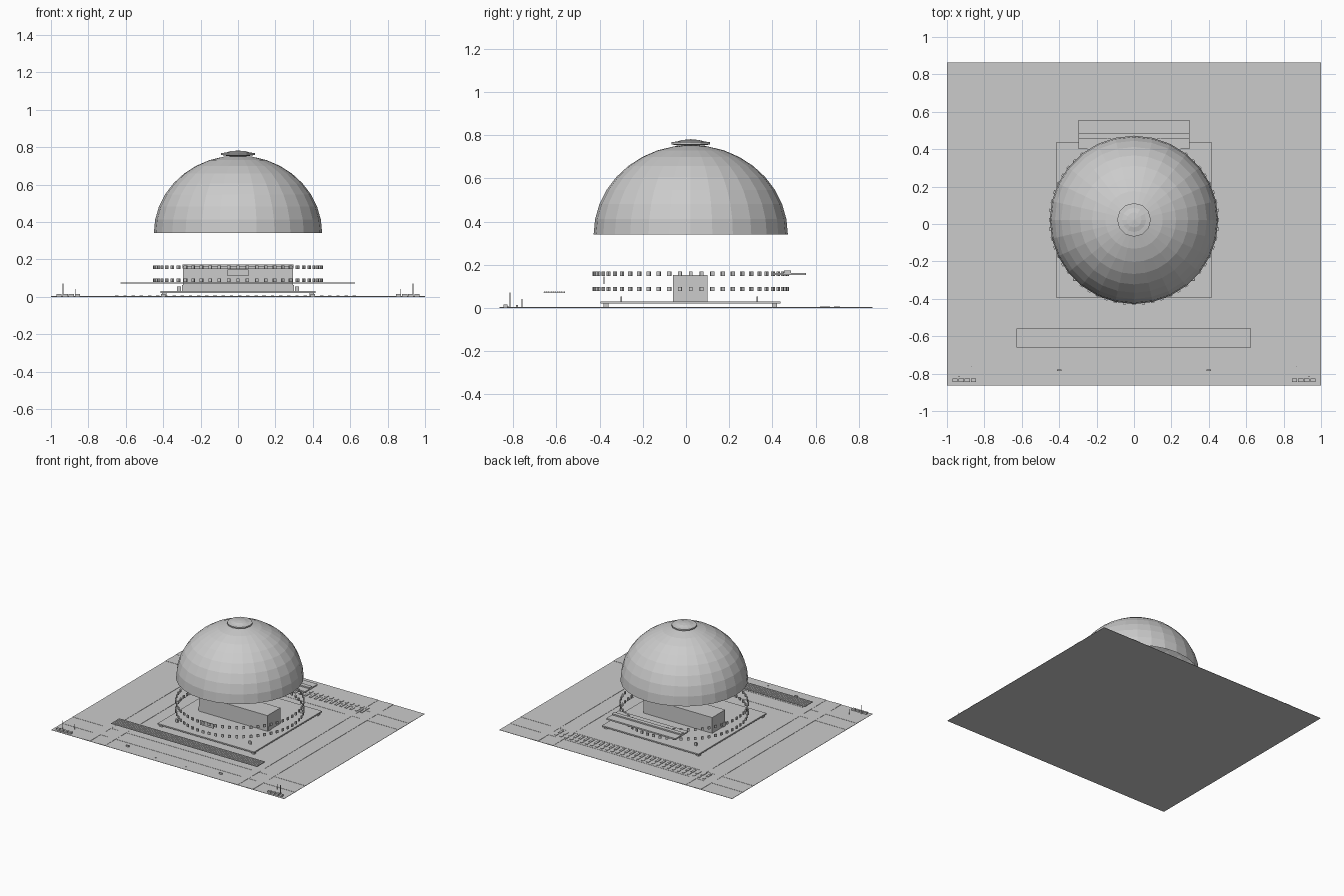
import bpy
import bmesh
import math
from mathutils import Matrix, Vector

cube = bpy.data.objects.get("Cube")
if cube:
    bpy.data.objects.remove(cube, do_unlink=True)


def material(name, value):
    m = bpy.data.materials.new(name)
    m.use_nodes = True
    colour = (value, value, value, 1)
    m.diffuse_color = colour
    m.node_tree.nodes["Principled BSDF"].inputs["Base Color"].default_value = colour
    return m


GREY = material("plain grey", 0.6)


def finish(name, bm):
    mesh = bpy.data.meshes.new(name)
    bm.to_mesh(mesh)
    bm.free()
    mesh.materials.append(GREY)
    ob = bpy.data.objects.new(name, mesh)
    bpy.context.collection.objects.link(ob)
    return ob


def add_box(bm, x, y, z, turn=0):
    """Box from three (low, high) ranges, turned about the z axis at its middle."""
    mid = Vector([(a + b) / 2 for a, b in (x, y, z)])
    size = [b - a for a, b in (x, y, z)]
    bmesh.ops.create_cube(bm, size=1, matrix=Matrix.Translation(mid)
                          @ Matrix.Rotation(turn, 4, "Z") @ Matrix.Diagonal((*size, 1)))


def boxes(name, ranges):
    bm = bmesh.new()
    for r in ranges:
        add_box(bm, *r)
    return finish(name, bm)


def around(c, half):
    return (c - half, c + half)


def lathe(name, profile, sides, centre_y):
    bm = bmesh.new()
    verts = [bm.verts.new((r, 0, z)) for r, z in profile]
    edges = [bm.edges.new(pair) for pair in zip(verts, verts[1:])]
    bmesh.ops.spin(bm, geom=verts + edges, cent=(0, 0, 0), axis=(0, 0, 1),
                   angle=math.tau, steps=sides)
    bmesh.ops.remove_doubles(bm, verts=bm.verts, dist=0.0001)
    bmesh.ops.recalc_face_normals(bm, faces=bm.faces)
    # An open shell must face outwards
    if sum(f.normal.z * f.calc_area() for f in bm.faces) < 0:
        bmesh.ops.reverse_faces(bm, faces=bm.faces)
    bmesh.ops.translate(bm, verts=bm.verts, vec=(0, centre_y, 0))
    return finish(name, bm)


MID_Y = 0.022
RADIUS = 0.45

# Ground with slightly raised paths crossing near its edges
boxes("ground", [((-1, 1), (-0.863, 0.863), (0, 0.002))])
paths = []
for side in (-1, 1):
    for c in (0.57, 0.70):
        paths.append((around(side * c, 0.032), (-0.863, 0.863), (0.001, 0.004)))
        paths.append(((-1, 1), around(side * c, 0.032), (0.001, 0.0035)))
boxes("paths", paths)

# Floor platform and central hall
boxes("platform", [((-0.415, 0.415), (-0.395, 0.438), (0.02, 0.03))])
boxes("hall", [((-0.295, 0.295), (-0.06, 0.10), (0.03, 0.152))])
boxes("platform_feet", [(around(sx * 0.395, 0.012), around(y, 0.012), (0.004, 0.02))
                        for sx in (-1, 1) for y in (-0.37, 0.41)])
boxes("platform_posts", [(around(sx * 0.315, 0.01), around(y, 0.004), (0.03, 0.054))
                         for sx in (-1, 1) for y in (-0.3, 0.33)])
boxes("side_doors", [(around(sx * 0.296, 0.004), (-0.055, -0.025), (0.03, 0.062))
                     for sx in (-1, 1)])
boxes("entrance_panel", [((-0.057, 0.057), around(-0.38, 0.002), (0.11, 0.145))])

# Two rings of small window blocks
for name, z in (("lower_window_ring", 0.088), ("upper_window_ring", 0.158)):
    count = 56
    bm = bmesh.new()
    for i in range(count):
        a = math.tau * i / count
        add_box(bm, around(RADIUS * math.cos(a), 0.005),
                around(MID_Y + RADIUS * math.sin(a), 0.009), around(z, 0.01), a)
    finish(name, bm)

# Dome shell with its cap
steps = 9
dome = [(RADIUS * math.cos(t), 0.34 + 0.415 * math.sin(t))
        for t in (math.pi / 2 * i / steps for i in range(steps + 1))]
lathe("dome", dome, 28, MID_Y)
lathe("dome_cap", [(0, 0.752), (0.06, 0.753), (0.09, 0.758), (0.09, 0.768),
                   (0.065, 0.771), (0.04, 0.778), (0, 0.782)], 12, MID_Y)

# Rear canopy with its ridge bar
boxes("rear_canopy", [((-0.298, 0.296), (0.40, 0.555), (0.152, 0.163))])
boxes("canopy_ridge", [((-0.298, 0.296), (0.455, 0.487), (0.162, 0.173))])

# Long slatted walkway roof at the front
slats = [((-0.628, 0.625), around(-0.655 + 0.01 * i, 0.0035), (0.07, 0.076))
         for i in range(10)]
boxes("walkway_slats", slats)
boxes("walkway_sheet", [((-0.628, 0.625), (-0.66, -0.56), (0.071, 0.074))])

# Two rows of parking plates at the back
for name, y in (("parking_row_near", (0.62, 0.668)), ("parking_row_far", (0.685, 0.713))):
    boxes(name, [(around(-0.648 + 0.0438 * i, 0.009), y, (0.003, 0.007))
                 for i in range(30)])

# Planters, poles and small kerb pieces along the front edge
planters, poles, kerbs = [], [], []
for s in (-1, 1):
    for i in range(4):
        planters.append((around(s * (0.858 + 0.033 * i), 0.014), (-0.846, -0.827),
                         (0.002, 0.016)))
    poles.append((around(s * 0.935, 0.002), around(-0.815, 0.002), (0.002, 0.071)))
    poles.append((around(s * 0.87, 0.002), around(-0.76, 0.002), (0.002, 0.042)))
    kerbs.append((around(s * 0.4, 0.012), around(-0.783, 0.004), (0.002, 0.014)))
    kerbs.append((around(s * 0.13, 0.003), around(-0.823, 0.003), (0.002, 0.006)))
boxes("corner_planters", planters)
boxes("corner_poles", poles)
boxes("front_kerbs", kerbs)
